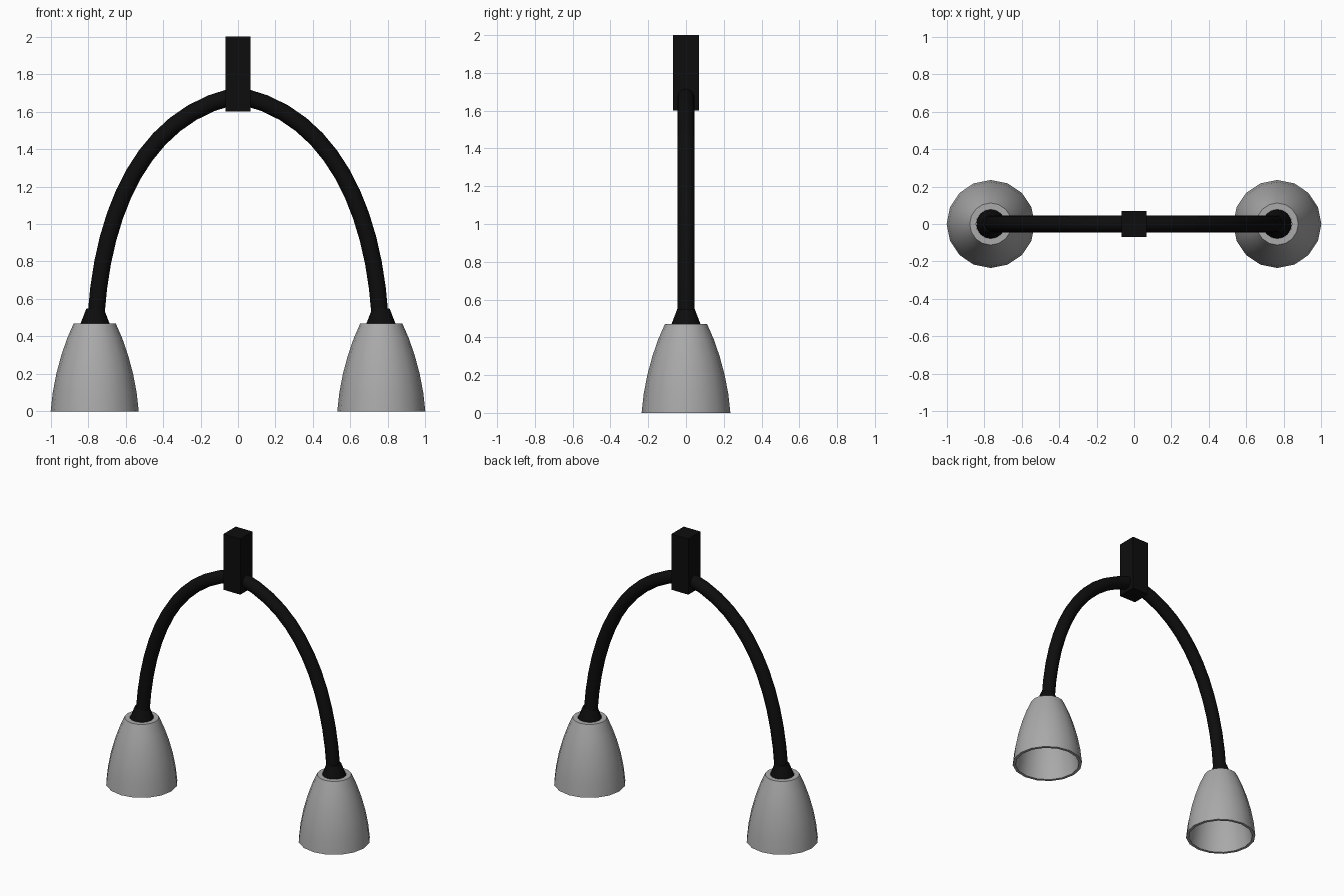
import bpy
import bmesh
import math
from mathutils import Vector
from mathutils.geometry import interpolate_bezier

cube = bpy.data.objects.get("Cube")
if cube:
    bpy.data.objects.remove(cube, do_unlink=True)


def material(name, value):
    mat = bpy.data.materials.new(name)
    mat.use_nodes = True
    color = (value, value, value, 1)
    mat.diffuse_color = color
    mat.node_tree.nodes["Principled BSDF"].inputs["Base Color"].default_value = color
    return mat


black = material("black metal", 0.004)
grey = material("grey shade", 0.40)


def finish(bm, name, mat, angle=None):
    bmesh.ops.recalc_face_normals(bm, faces=bm.faces)
    mesh = bpy.data.meshes.new(name)
    bm.to_mesh(mesh)
    bm.free()
    obj = bpy.data.objects.new(name, mesh)
    bpy.context.collection.objects.link(obj)
    mesh.materials.append(mat)
    if angle:
        bpy.ops.object.select_all(action="DESELECT")
        obj.select_set(True)
        bpy.context.view_layer.objects.active = obj
        bpy.ops.object.shade_smooth_by_angle(angle=math.radians(angle))
    return obj


def skin(bm, rings, closed=False, caps=False):
    """Join successive vertex rings with quads."""
    pairs = list(zip(rings, rings[1:]))
    if closed:
        pairs.append((rings[-1], rings[0]))
    for a, b in pairs:
        for i in range(len(a)):
            j = (i + 1) % len(a)
            bm.faces.new((a[i], a[j], b[j], b[i]))
    if caps:
        bm.faces.new(rings[0])
        bm.faces.new(rings[-1])


def ring(bm, center, u, v, radius, sides):
    angles = [math.tau * i / sides for i in range(sides)]
    return [bm.verts.new(center + radius * (math.cos(a) * u + math.sin(a) * v))
            for a in angles]


def lathe(name, profile, x, mat, sides, closed=False, caps=False):
    bm = bmesh.new()
    u, v = Vector((1, 0, 0)), Vector((0, 1, 0))
    rings = [ring(bm, Vector((x, 0, z)), u, v, r, sides) for r, z in profile]
    skin(bm, rings, closed, caps)
    return finish(bm, name, mat, 40)


def tube(name, path, radius, mat, sides):
    bm = bmesh.new()
    across = Vector((0, 1, 0))
    rings = []
    for i, p in enumerate(path):
        tangent = (path[min(i + 1, len(path) - 1)] - path[max(i - 1, 0)]).normalized()
        rings.append(ring(bm, p, across, tangent.cross(across), radius, sides))
    skin(bm, rings, caps=True)
    return finish(bm, name, mat, 40)


# Central mounting block
bm = bmesh.new()
bmesh.ops.create_cube(bm, size=1)
bmesh.ops.scale(bm, vec=(0.134, 0.14, 0.4), verts=bm.verts)
bmesh.ops.translate(bm, vec=(0, 0, 1.8), verts=bm.verts)
finish(bm, "mounting_block", black)

# Hollow bell profile: outside upwards, then inside downwards
outer = [(0.235, 0), (0.224, 0.1), (0.205, 0.2), (0.178, 0.3), (0.147, 0.39), (0.112, 0.47)]
inner = [(r - 0.02, max(z - 0.01, 0)) for r, z in outer[:-1]] + [(0.078, 0.47)]
bell = outer + inner[::-1]

for side, label in ((1, "left"), (-1, "right")):
    # Curved arm
    handles = [Vector((side * x, 0, z)) for x, z in
               ((0.757, 0.52), (0.72, 1.08), (0.50, 1.57), (0.03, 1.68))]
    tube(label + "_arm", interpolate_bezier(*handles, 13), 0.045, black, 12)
    # Flared socket and lamp shade
    lathe(label + "_socket", [(0.079, 0.46), (0.077, 0.47), (0.046, 0.55)],
          side * 0.763, black, 16, caps=True)
    lathe(label + "_shade", bell, side * 0.765, grey, 16, closed=True)
